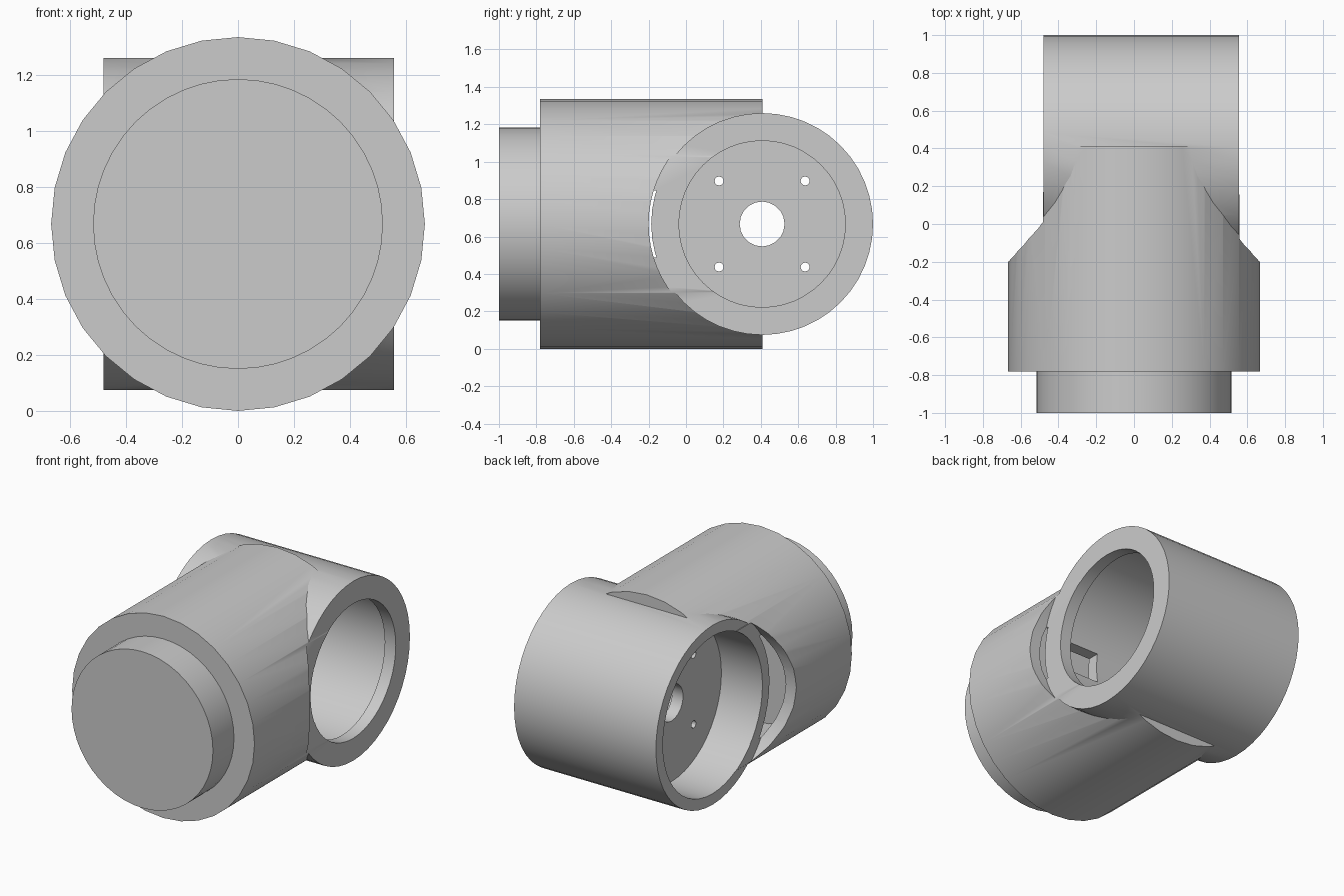
import bpy
import math
from mathutils import Matrix, Vector

old = bpy.data.objects.get("Cube")
if old:
    bpy.data.objects.remove(old, do_unlink=True)

grey = bpy.data.materials.new("plain grey")
grey.use_nodes = True
COLOUR = (0.6, 0.6, 0.6, 1)
grey.diffuse_color = COLOUR
grey.node_tree.nodes["Principled BSDF"].inputs["Base Color"].default_value = COLOUR

AXIS_Z = 0.667   # height of both tube axes
CROSS_Y = 0.407  # where the cross tube sits
LEFT, RIGHT = 0.557, -0.48


def cylinder(name, axis, radius, start, end, y=0.0, z=AXIS_Z, sides=48):
    """Cylinder along x or y from start to end, with a vertex at the top."""
    bpy.ops.mesh.primitive_cylinder_add(vertices=sides, radius=radius, depth=end - start)
    ob = bpy.context.object
    ob.name = name
    mid = (start + end) / 2
    if axis == "x":
        turn, place = Matrix.Rotation(math.pi / 2, 4, "Y"), Vector((mid, y, z))
    else:
        turn, place = Matrix.Rotation(math.pi / 2, 4, "X"), Vector((0, mid, z))
    ob.data.transform(Matrix.Translation(place) @ turn)
    ob.data.materials.append(grey)
    return ob


def box(name, low, high):
    bpy.ops.mesh.primitive_cube_add(size=1)
    ob = bpy.context.object
    ob.name = name
    low, high = Vector(low), Vector(high)
    ob.data.transform(Matrix.Translation((low + high) / 2) @ Matrix.Diagonal((*(high - low), 1)))
    ob.data.materials.append(grey)
    return ob


def combine(target, tool, operation):
    """Apply a boolean and discard the tool."""
    mod = target.modifiers.new("boolean", "BOOLEAN")
    mod.operation, mod.object, mod.solver = operation, tool, "EXACT"
    bpy.context.view_layer.update()
    graph = bpy.context.evaluated_depsgraph_get()
    mesh = bpy.data.meshes.new_from_object(target.evaluated_get(graph))
    target.modifiers.clear()
    target.data = mesh
    bpy.data.objects.remove(tool, do_unlink=True)


# Hollow main tube, scooped away beyond both ends of the cross tube
housing = cylinder("joint_housing", "y", 0.667, -0.78, 0.41, sides=32)
combine(housing, cylinder("main_cavity", "y", 0.59, -0.7, 0.3, sides=32), "DIFFERENCE")
for start, end in ((LEFT + 0.002, 1), (-1, RIGHT - 0.002)):
    combine(housing, cylinder("scoop", "x", 0.607, start, end, CROSS_Y, sides=64), "DIFFERENCE")

# Cross tube
combine(housing, cylinder("cross_tube", "x", 0.593, RIGHT, LEFT, CROSS_Y), "UNION")

# Wide right bore and lipped left bore, leaving a mounting web between them
WEB_RIGHT, WEB_LEFT = -0.18, -0.1
combine(housing, cylinder("right_bore", "x", 0.52, -1, WEB_RIGHT, CROSS_Y), "DIFFERENCE")
combine(housing, cylinder("left_bore", "x", 0.445, LEFT - 0.1, 1, CROSS_Y), "DIFFERENCE")
combine(housing, cylinder("left_chamber", "x", 0.515, WEB_LEFT, LEFT - 0.08, CROSS_Y), "DIFFERENCE")

# Shaft hole and four bolt holes through the web
combine(housing, cylinder("shaft_hole", "x", 0.12, -0.4, 0.1, CROSS_Y, sides=20), "DIFFERENCE")
for dy in (-0.23, 0.23):
    for dz in (-0.23, 0.23):
        hole = cylinder("bolt_hole", "x", 0.024, -0.4, 0.1, CROSS_Y + dy, AXIS_Z + dz, 12)
        combine(housing, hole, "DIFFERENCE")

# Cable slot from the left chamber into the main cavity
combine(housing, box("cable_slot", (0.21, -0.3, 0.56), (0.46, 0.1, 0.76)), "DIFFERENCE")

# Stepped front boss
boss = cylinder("front_boss", "y", 0.517, -1, -0.77)

for ob in (housing, boss):
    bpy.ops.object.select_all(action="DESELECT")
    ob.select_set(True)
    bpy.context.view_layer.objects.active = ob
    bpy.ops.object.shade_smooth_by_angle(angle=math.radians(30))
